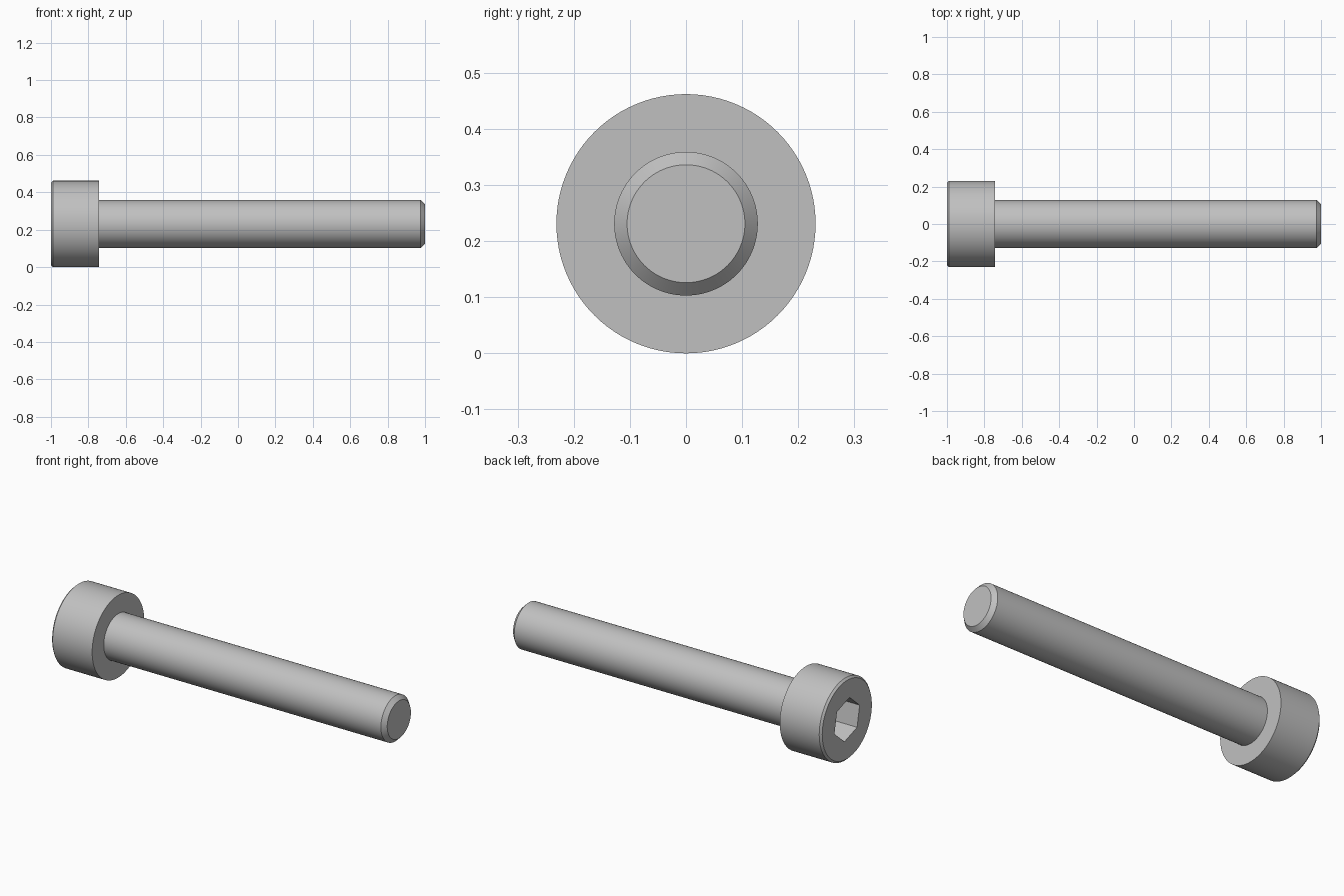
import bpy, bmesh, math
from mathutils import Matrix

cube = bpy.data.objects.get("Cube")
if cube:
    bpy.data.objects.remove(cube, do_unlink=True)

HEAD_R, SHANK_R = 0.231, 0.128
HEAD_END = -0.744

steel = bpy.data.materials.new("grey steel")
steel.use_nodes = True
colour = (0.53, 0.53, 0.53, 1)
steel.diffuse_color = colour
steel.node_tree.nodes["Principled BSDF"].inputs["Base Color"].default_value = colour


def add_object(name, bm):
    bmesh.ops.recalc_face_normals(bm, faces=bm.faces)
    mesh = bpy.data.meshes.new(name)
    bm.to_mesh(mesh)
    bm.free()
    mesh.materials.append(steel)
    obj = bpy.data.objects.new(name, mesh)
    bpy.context.collection.objects.link(obj)
    obj.location.z = HEAD_R
    return obj


def lathe(name, profile, sides):
    """Turn (x, radius) points around the x axis and cap both ends."""
    bm = bmesh.new()
    rings = []
    for x, r in profile:
        angles = [2 * math.pi * i / sides for i in range(sides)]
        rings.append([bm.verts.new((x, r * math.sin(a), r * math.cos(a))) for a in angles])
    for low, high in zip(rings, rings[1:]):
        for i in range(sides):
            j = (i + 1) % sides
            bm.faces.new((low[i], low[j], high[j], high[i]))
    bm.faces.new(rings[0])
    bm.faces.new(rings[-1])
    return add_object(name, bm)


# Whole screw: chamfered head, shank and chamfered tip
screw = lathe("socket_screw", [
    (-1, HEAD_R - 0.011), (-0.989, HEAD_R), (HEAD_END, HEAD_R),
    (HEAD_END, SHANK_R), (0.977, SHANK_R), (1, 0.105)], 96)

# Hexagonal socket, slightly turned about the axis
socket = lathe("socket_cutter", [(-1.1, 0.118), (-0.855, 0.118)], 6)
socket.data.transform(Matrix.Rotation(math.radians(11), 4, 'X'))
socket.hide_render = True
socket.hide_viewport = True

cut = screw.modifiers.new("socket", 'BOOLEAN')
cut.operation = 'DIFFERENCE'
cut.solver = 'EXACT'
cut.object = socket

# Apply the cut, then smooth the round walls and keep the edges sharp
bpy.ops.object.select_all(action='DESELECT')
screw.select_set(True)
bpy.context.view_layer.objects.active = screw
bpy.ops.object.modifier_apply(modifier=cut.name)
bpy.data.objects.remove(socket, do_unlink=True)
bpy.ops.object.shade_smooth_by_angle(angle=math.radians(30))
